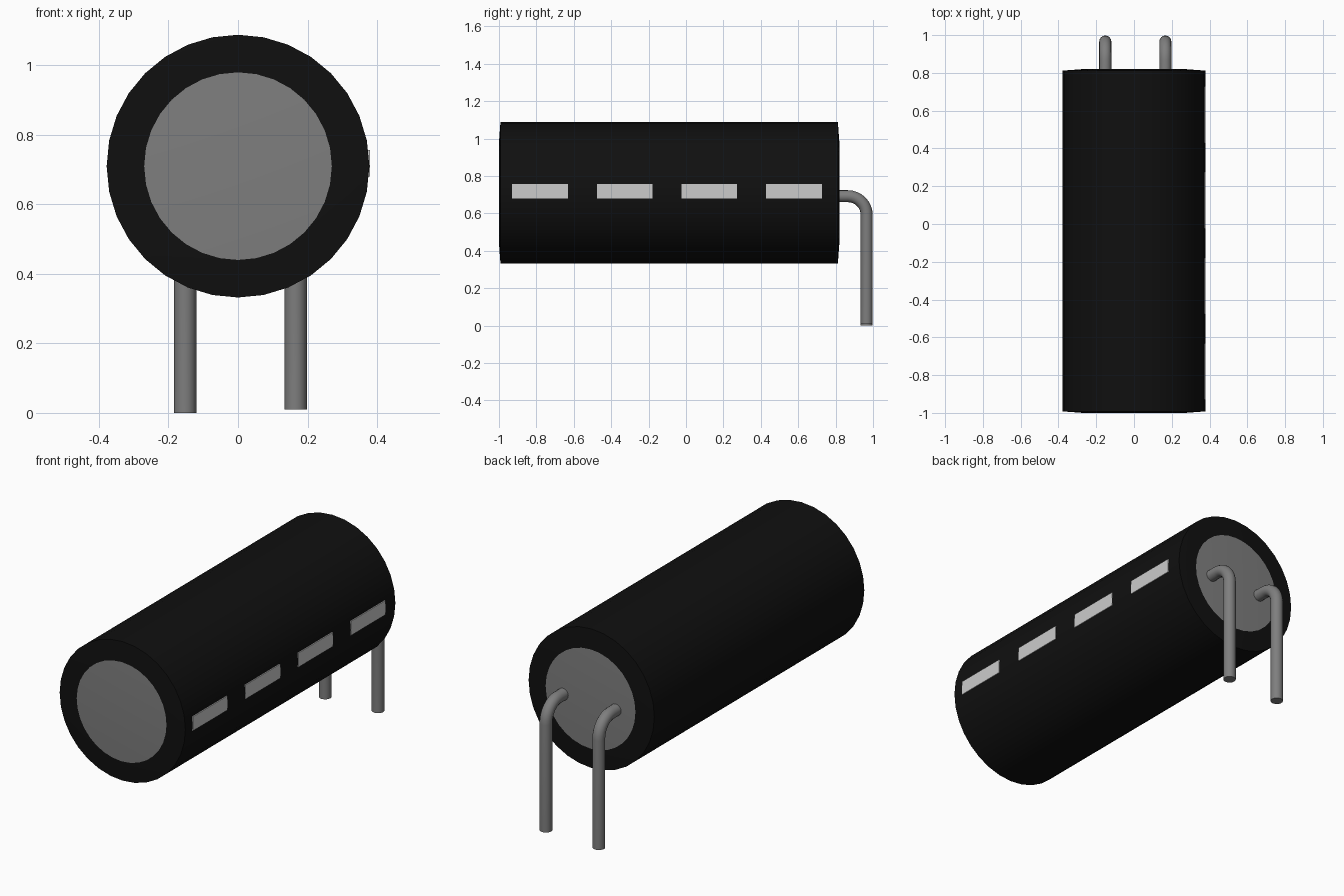
import bpy, bmesh, math
from mathutils import Vector

cube = bpy.data.objects.get("Cube")
if cube:
    bpy.data.objects.remove(cube)


def material(name, value):
    mat = bpy.data.materials.new(name)
    mat.use_nodes = True
    colour = (value, value, value, 1)
    mat.diffuse_color = colour
    mat.node_tree.nodes["Principled BSDF"].inputs["Base Color"].default_value = colour
    return mat


black = material("black sleeve", 0.005)
grey = material("metal grey", 0.21)
pale = material("pale marking", 0.6)

AXIS_Z = 0.71
RADIUS = 0.378
SIDES = 32


def add_object(name, bm, mats, smooth=False):
    bmesh.ops.recalc_face_normals(bm, faces=bm.faces)
    mesh = bpy.data.meshes.new(name)
    bm.to_mesh(mesh)
    bm.free()
    for mat in mats:
        mesh.materials.append(mat)
    obj = bpy.data.objects.new(name, mesh)
    bpy.context.collection.objects.link(obj)
    if smooth:
        bpy.ops.object.select_all(action="DESELECT")
        obj.select_set(True)
        bpy.context.view_layer.objects.active = obj
        bpy.ops.object.shade_smooth_by_angle(angle=math.radians(35))
    return obj


def loft(bm, rings):
    """Bridge successive vertex rings and cap both ends."""
    rings = [[bm.verts.new(p) for p in ring] for ring in rings]
    for a, b in zip(rings, rings[1:]):
        for i in range(len(a)):
            j = (i + 1) % len(a)
            bm.faces.new((a[i], a[j], b[j], b[i]))
    return [bm.faces.new(rings[0]), bm.faces.new(rings[-1])]


def circle(centre, radius, u, v, sides):
    angles = [math.tau * i / sides for i in range(sides)]
    return [centre + radius * (math.cos(a) * u + math.sin(a) * v) for a in angles]


X, Y, Z = Vector((1, 0, 0)), Vector((0, 1, 0)), Vector((0, 0, 1))

# Can: black sleeve with folded rims and grey end discs
bm = bmesh.new()
profile = [(-1.0, 0.27), (-0.992, RADIUS), (0.812, RADIUS), (0.82, 0.27)]
caps = loft(bm, [circle(Vector((0, y, AXIS_Z)), r, X, Z, SIDES) for y, r in profile])
for cap in caps:
    cap.material_index = 1
add_object("can_body", bm, [black, grey], smooth=True)

# Polarity dashes along the side
for n in range(4):
    bm = bmesh.new()
    bmesh.ops.create_cube(bm, size=1)
    for v in bm.verts:
        v.co = Vector((0.375 + v.co.x * 0.009,
                       -0.781 + 0.453 * n + v.co.y * 0.298,
                       0.718 + v.co.z * 0.077))
    add_object(f"polarity_dash_{n + 1}", bm, [pale])


# Bent wire leads
def lead(name, x, foot):
    bend, wire, top, back = 0.1, 0.032, 0.692, 0.966
    steps = 8
    path = [(Vector((x, 0.79, top)), 0)]
    for i in range(steps + 1):
        a = math.pi / 2 * i / steps
        path.append((Vector((x, back - bend + bend * math.sin(a),
                             top - bend + bend * math.cos(a))), a))
    path.append((Vector((x, back, foot)), math.pi / 2))
    bm = bmesh.new()
    loft(bm, [circle(c, wire, X, math.sin(a) * Y + math.cos(a) * Z, 16) for c, a in path])
    add_object(name, bm, [grey], smooth=True)


lead("right_lead", -0.152, 0)
lead("left_lead", 0.166, 0.01)
